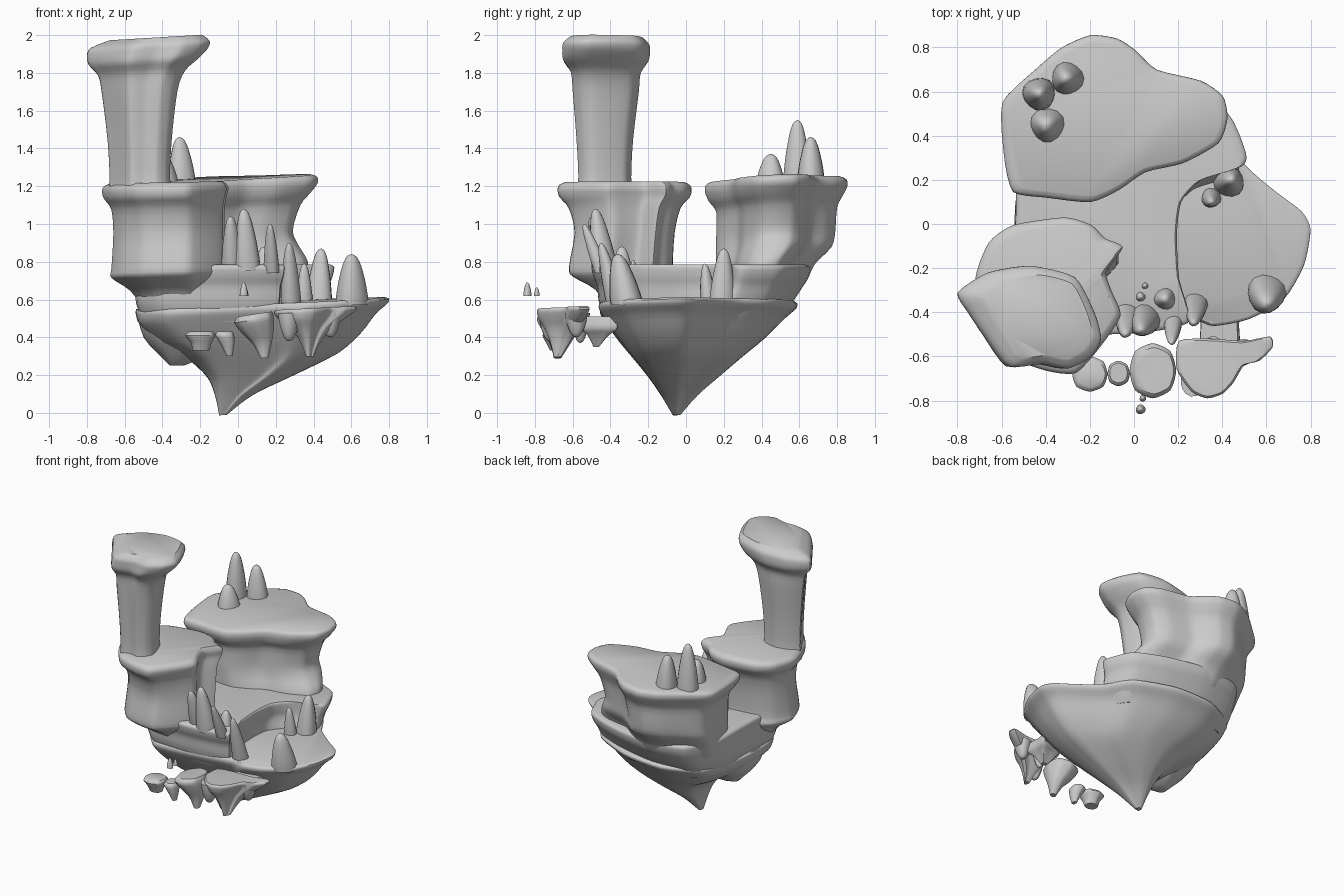
import bpy, math
from mathutils import Vector


def spline(pts, steps, closed, k=.32):
    """Cardinal spline through tuples of any size; small k keeps the corners crisp."""
    n, out = len(pts), []
    get = lambda i: Vector(pts[i % n] if closed else pts[max(0, min(n - 1, i))])
    for i in range(n if closed else n - 1):
        p0, p1, p2, p3 = (get(i + j) for j in (-1, 0, 1, 2))
        m1, m2 = (p2 - p0) * k, (p3 - p1) * k
        for s in range(steps):
            t = s / steps
            out.append(p1 * (2 * t ** 3 - 3 * t * t + 1) + m1 * (t ** 3 - 2 * t * t + t)
                       + p2 * (3 * t * t - 2 * t ** 3) + m2 * (t ** 3 - t * t))
    if not closed:
        out.append(get(n - 1))
    return out


def add_mesh(name, verts, faces):
    me = bpy.data.meshes.new(name)
    me.from_pydata(verts, [], faces)
    ob = bpy.data.objects.new(name, me)
    bpy.context.collection.objects.link(ob)
    return ob


def loft(name, outline, levels, tilt=(0, 0)):
    """Stack one outline, fitted to the box of each level (z, x0, x1, y0, y1), bottom first."""
    ring = spline(outline, 4, True)
    lx, hx = min(p[0] for p in ring), max(p[0] for p in ring)
    ly, hy = min(p[1] for p in ring), max(p[1] for p in ring)
    lev = spline(levels, 3, False, .45)
    n, verts, faces = len(ring), [], []
    cx, cy = (lx + hx) / 2, (ly + hy) / 2
    for z, x0, x1, y0, y1 in lev:
        for p in ring:
            x = x0 + (p[0] - lx) / (hx - lx) * (x1 - x0)
            y = y0 + (p[1] - ly) / (hy - ly) * (y1 - y0)
            verts.append((x, y, z + tilt[0] * (x - cx) + tilt[1] * (y - cy)))
    for j in range(len(lev) - 1):
        for i in range(n):
            k = (i + 1) % n
            faces.append((j * n + i, j * n + k, j * n + n + k, j * n + n + i))
    faces.append(tuple(reversed(range(n))))
    faces.append(tuple(range(len(verts) - n, len(verts))))
    if sum(ring[i][0] * ring[(i + 1) % n][1] - ring[(i + 1) % n][0] * ring[i][1] for i in range(n)) < 0:
        faces = [f[::-1] for f in faces]
    return add_mesh(name, verts, faces)


def spire(name, base, tip, r, sides=14):
    """Leaning cone with a rounded end."""
    prof = spline([(0, 1), (.2, .95), (.5, .79), (.78, .56), (.92, .37), (.98, .19), (1, .02)], 2, False)
    b, t = Vector(base), Vector(tip)
    verts, faces = [], []
    for h, s in prof:
        c = b.lerp(t, h)
        for i in range(sides):
            a = 2 * math.pi * i / sides
            k = r * s * (1 + .05 * math.cos(3 * a + base[0] * 20))
            verts.append((c.x + k * math.cos(a), c.y + k * math.sin(a), c.z))
    for j in range(len(prof) - 1):
        for i in range(sides):
            k = (i + 1) % sides
            faces.append((j * sides + i, j * sides + k, (j + 1) * sides + k, (j + 1) * sides + i))
    faces.append(tuple(reversed(range(sides))))
    faces.append(tuple(range(len(verts) - sides, len(verts))))
    if t.z < b.z:
        faces = [f[::-1] for f in faces]
    return add_mesh(name, verts, faces)


# Main rock underside with the lower right terrace on top
base_line = [(.8, -.02), (.76, .06), (.64, .15), (.5, .27), (.38, .45), (.1, .57), (-.2, .58), (-.45, .44),
             (-.54, .1), (-.53, -.25), (-.38, -.43), (-.1, -.44), (.25, -.42), (.36, -.45), (.52, -.42),
             (.68, -.33), (.77, -.18)]
loft("lower_rock", base_line,
     [(0, -.1, -.06, -.07, -.03), (.1, -.12, .08, -.13, .06), (.2, -.16, .31, -.2, .18),
      (.3, -.26, .53, -.28, .3), (.4, -.42, .65, -.36, .42), (.5, -.52, .73, -.43, .52),
      (.55, -.54, .79, -.46, .58), (.575, -.54, .8, -.46, .59), (.585, -.52, .78, -.45, .58)], (.045, .02))

# Small side tip hanging at the left
round_line = [(math.cos(a * .7854) * (1 + .08 * (a % 2)), math.sin(a * .7854)) for a in range(8)]
loft("side_tip", round_line, [(.25, -.36, -.29, -.14, -.07), (.29, -.4, -.2, -.2, .02),
                              (.4, -.5, -.1, -.3, .15), (.55, -.54, 0, -.4, .3)])

# Middle terrace
mid_line = [(-.53, .1), (-.53, -.3), (-.38, -.48), (-.05, -.5), (.24, -.45), (.2, -.25), (.19, -.05),
            (.21, .1), (.3, .2), (.48, .26), (.5, .32), (.42, .5), (.2, .6), (-.1, .66), (-.4, .6), (-.52, .35)]
loft("middle_terrace", mid_line,
     [(.48, -.5, .42, -.42, .48), (.58, -.54, .47, -.46, .56), (.67, -.54, .48, -.47, .62),
      (.72, -.54, .5, -.49, .65), (.77, -.54, .51, -.5, .66), (.785, -.52, .49, -.48, .64)])

# Back plateau
back_line = [(-.6, .55), (-.59, .3), (-.55, .15), (-.4, .125), (-.2, .105), (-.07, .16), (.05, .24), (.22, .28),
             (.38, .37), (.42, .48), (.4, .58), (.3, .65), (.1, .7), (0, .79), (-.08, .84), (-.2, .855),
             (-.33, .8), (-.45, .7)]
loft("back_plateau", back_line,
     [(.6, -.45, .25, .2, .52), (.68, -.49, .35, .17, .63), (.78, -.52, .37, .16, .68), (.87, -.53, .32, .16, .77),
      (.95, -.53, .29, .16, .79), (1.08, -.54, .33, .16, .8), (1.14, -.57, .38, .12, .83),
      (1.19, -.6, .42, .1, .855), (1.225, -.6, .42, .105, .85), (1.24, -.57, .39, .13, .82)], (.045, .04))

# Left tower
tower_line = [(-.72, -.25), (-.66, -.08), (-.55, 0), (-.32, .035), (-.2, 0), (-.14, -.06), (-.06, -.1),
              (-.135, -.21), (-.11, -.3), (-.07, -.41), (-.16, -.55), (-.27, -.67), (-.4, -.66), (-.55, -.6),
              (-.66, -.45)]
loft("left_tower", tower_line,
     [(.55, -.5, -.15, -.42, -.1), (.65, -.57, -.1, -.48, -.08), (.72, -.67, -.07, -.6, -.06),
      (.77, -.67, -.07, -.62, -.07), (.95, -.66, -.07, -.59, -.06), (1.08, -.67, -.07, -.62, -.03),
      (1.14, -.71, -.06, -.67, .02), (1.18, -.72, -.05, -.68, .03), (1.205, -.71, -.06, -.67, .02),
      (1.22, -.68, -.08, -.64, -.01)], (.02, 0))

# Tall column with its wide head
column_line = [(-.8, -.31), (-.66, -.22), (-.47, -.19), (-.27, -.24), (-.18, -.4), (-.15, -.52), (-.2, -.6),
               (-.3, -.65), (-.42, -.63), (-.57, -.64), (-.68, -.5), (-.75, -.4)]
loft("column", column_line,
     [(1.15, -.69, -.35, -.58, -.28), (1.25, -.68, -.36, -.57, -.29), (1.45, -.69, -.35, -.58, -.28),
      (1.7, -.72, -.32, -.6, -.25), (1.8, -.74, -.28, -.61, -.24), (1.86, -.79, -.21, -.65, -.2),
      (1.91, -.8, -.16, -.655, -.19), (1.95, -.78, -.15, -.65, -.195), (1.985, -.68, -.19, -.61, -.23)], (.06, 0))

# Floating islets in front
islet_line = [(.19, -.66), (.2, -.53), (.35, -.52), (.5, -.53), (.62, -.51), (.63, -.56), (.57, -.62), (.5, -.64),
              (.45, -.72), (.4, -.77), (.33, -.79), (.26, -.76)]
loft("large_islet", islet_line,
     [(.3, .36, .4, -.7, -.66), (.38, .33, .44, -.72, -.61), (.45, .28, .5, -.75, -.57),
      (.5, .22, .58, -.78, -.53), (.54, .19, .63, -.79, -.51), (.555, .2, .61, -.78, -.52)], (.05, 0))
loft("medium_islet", round_line,
     [(.27, .12, .16, -.7, -.66), (.35, .08, .18, -.72, -.61), (.42, .02, .19, -.76, -.57),
      (.48, -.02, .19, -.79, -.54), (.51, 0, .18, -.77, -.56)], (.15, 0))
loft("small_islet", round_line,
     [(.3, -.06, -.03, -.7, -.66), (.36, -.09, -.02, -.72, -.64), (.41, -.12, -.02, -.735, -.62),
      (.43, -.11, -.03, -.72, -.63)])
loft("end_islet", round_line,
     [(.33, -.24, -.15, -.72, -.64), (.37, -.25, -.14, -.74, -.62), (.41, -.28, -.12, -.76, -.6),
      (.43, -.26, -.13, -.74, -.62)])

# Neck linking the large islet to the main rock
square_line = [(-1, -1), (0, -1), (1, -1), (1, 0), (1, 1), (0, 1), (-1, 1), (-1, 0)]
loft("islet_neck", square_line,
     [(.35, .37, .41, -.49, -.46), (.41, .33, .45, -.52, -.41), (.45, .3, .48, -.56, -.36), (.51, .3, .47, -.55, -.37)])

# Hanging points under the large islet
for i, (x, y, z, r) in enumerate([(.27, -.72, .38, .06), (.49, -.58, .4, .06), (.36, -.56, .37, .05)]):
    spire(f"hanging_point_{i + 1}", (x, y, .53), (x, y, z), r)

# Spires: base, tip, radius
spires = [((-.43, .59, 1.2), (-.43, .59, 1.55), .075), ((-.39, .45, 1.19), (-.4, .45, 1.37), .08),
          ((-.3, .66, 1.2), (-.31, .66, 1.46), .075),
          ((-.03, -.41, .75), (-.04, -.5, 1.04), .06), ((.05, -.43, .75), (.03, -.48, 1.08), .07),
          ((.18, -.44, .74), (.17, -.54, 1), .042), ((.14, -.34, .76), (.14, -.34, .88), .05),
          ((.28, -.36, .55), (.27, -.45, .9), .055), ((.6, -.31, .57), (.6, -.36, .84), .088),
          ((.43, .19, .57), (.44, .2, .87), .07), ((.35, .12, .57), (.35, .1, .79), .045),
          ((.03, -.84, .62), (.03, -.84, .69), .022), ((.04, -.79, .62), (.04, -.79, .665), .015),
          ((.03, -.33, .77), (.03, -.33, .82), .023), ((.05, -.28, .77), (.05, -.28, .81), .016)]
for i, (b, t, r) in enumerate(spires):
    spire(f"spire_{i + 1}", b, t, r)

# Soft shading with crisp rims
for ob in bpy.context.collection.objects:
    ob.select_set(True)
    bpy.context.view_layer.objects.active = ob
bpy.ops.object.shade_smooth_by_angle(angle=math.radians(40))
